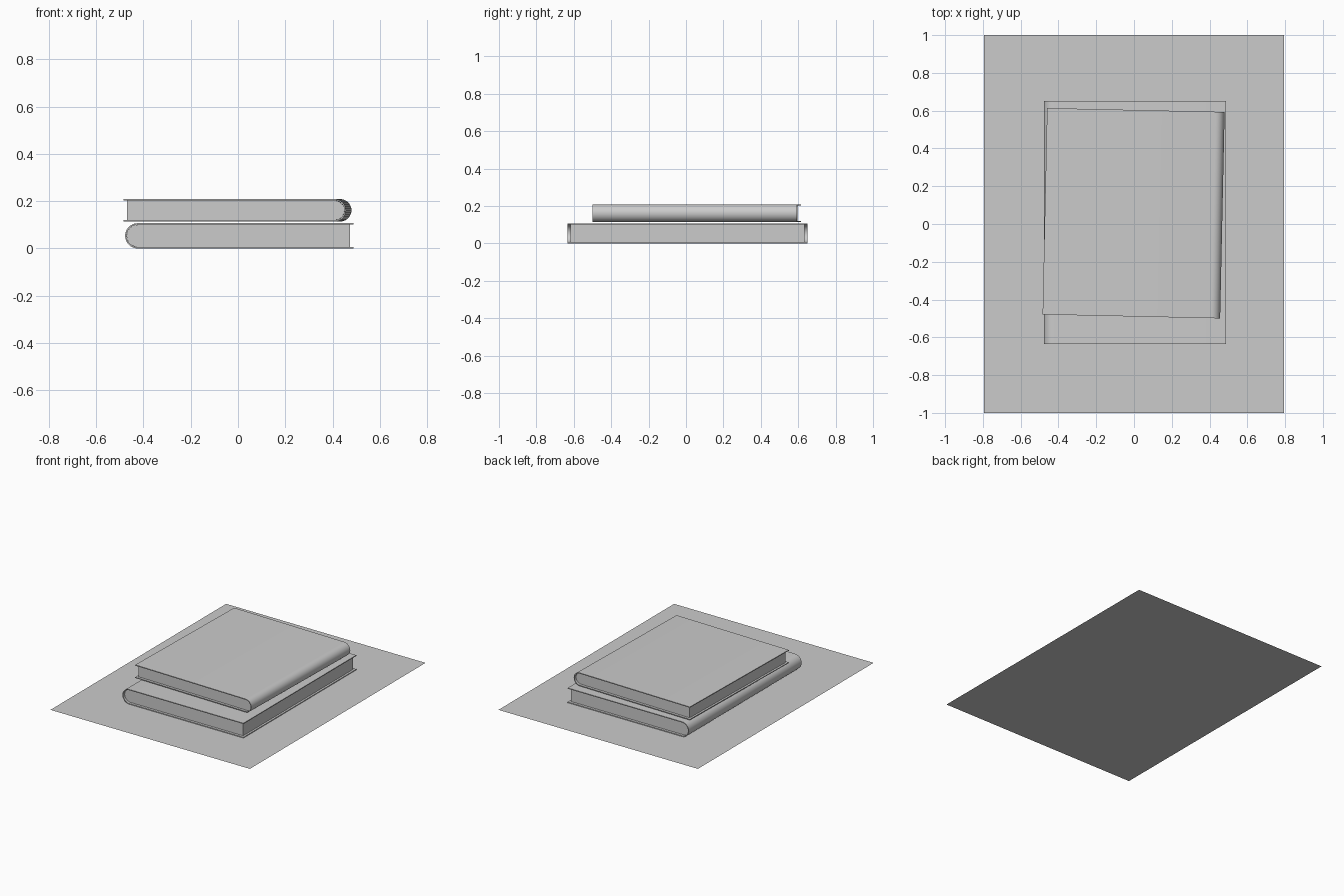
import bpy, bmesh, math
from mathutils import Matrix

if "Cube" in bpy.data.objects:
    bpy.data.objects.remove(bpy.data.objects["Cube"])


def arc_path(x_open, x_spine, z0, z1, steps=16):
    # U-shaped side profile: open edge at +x, half-round spine at -x
    r, zc = (z1 - z0) / 2, (z0 + z1) / 2
    pts = [(x_open, z1)]
    for i in range(steps + 1):
        a = math.pi / 2 + math.pi * i / steps
        pts.append((x_spine + r + r * math.cos(a), zc + r * math.sin(a)))
    return pts + [(x_open, z0)]


def finish(name, bm, matrix):
    bmesh.ops.transform(bm, matrix=matrix, verts=bm.verts)
    bmesh.ops.recalc_face_normals(bm, faces=bm.faces)
    me = bpy.data.meshes.new(name)
    bm.to_mesh(me)
    bm.free()
    ob = bpy.data.objects.new(name, me)
    bpy.context.collection.objects.link(ob)
    bpy.ops.object.select_all(action='DESELECT')
    ob.select_set(True)
    bpy.context.view_layer.objects.active = ob
    bpy.ops.object.shade_smooth_by_angle(angle=math.radians(30))


def book(name, width, length, height, matrix, thick=0.006, inset=0.017):
    w, l = width / 2, length / 2
    outer = arc_path(w, -w, 0, height)
    inner = arc_path(w, -w + thick, thick, height - thick)

    # cover: wrapped shell with thickness
    bm = bmesh.new()
    rings = [[bm.verts.new((x, y, z)) for x, z in p]
             for y in (-l, l) for p in (outer, inner)]
    of, inf, ob_, inb = rings
    for a, b in ((of, inf), (inf, inb), (inb, ob_), (ob_, of)):
        for i in range(len(a) - 1):
            bm.faces.new((a[i], a[i + 1], b[i + 1], b[i]))
    for k in (0, -1):
        bm.faces.new((of[k], inf[k], inb[k], ob_[k]))
    finish(name + "_cover", bm, matrix)

    # page block: same profile, set back from the cover edges
    bm = bmesh.new()
    e = 0.0005
    prof = arc_path(w - inset + 0.003, -w + thick + e, thick + e, height - thick - e)
    front = bm.faces.new([bm.verts.new((x, -l + inset, z)) for x, z in prof])
    ext = bmesh.ops.extrude_face_region(bm, geom=[front], use_keep_orig=True)
    moved = [v for v in ext["geom"] if isinstance(v, bmesh.types.BMVert)]
    bmesh.ops.translate(bm, vec=(0, 2 * (l - inset), 0), verts=moved)
    finish(name + "_pages", bm, matrix)


# table sheet under the books
bm = bmesh.new()
bmesh.ops.create_grid(bm, x_segments=1, y_segments=1, size=1)
finish("base_sheet", bm, Matrix.Diagonal((0.795, 1, 1, 1)))

# lower book, spine to the left
book("lower_book", 0.965, 1.285, 0.107, Matrix.Translation((0.005, 0.008, 0)))

# upper book, spine to the right and slightly turned
book("upper_book", 0.94, 1.093, 0.095,
     Matrix.Translation((-0.002, 0.057, 0.114))
     @ Matrix.Rotation(math.radians(180 - 1.25), 4, 'Z'))
